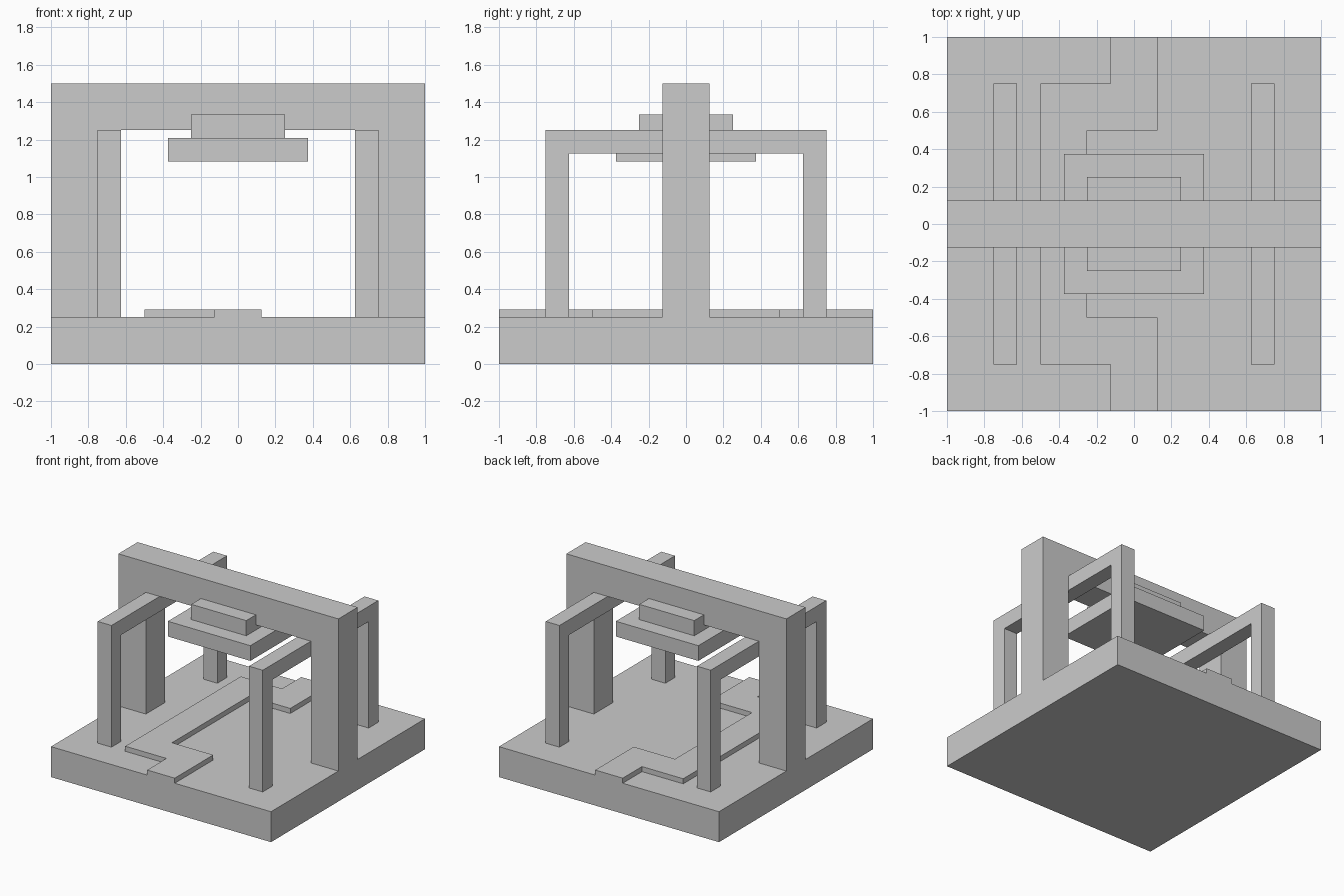
import bpy
import bmesh
from mathutils import Vector

if "Cube" in bpy.data.objects:
    bpy.data.objects.remove(bpy.data.objects["Cube"])


def prism(name, profile, place, low, high):
    """Extrude a 2D profile from low to high; place(u, v, w) gives xyz."""
    bm = bmesh.new()
    face = bm.faces.new([bm.verts.new(place(u, v, low)) for u, v in profile])
    shift = Vector(place(0, 0, high)) - Vector(place(0, 0, low))
    new = bmesh.ops.extrude_face_region(bm, geom=[face], use_keep_orig=True)["geom"]
    bmesh.ops.translate(bm, vec=shift,
                        verts=[g for g in new if isinstance(g, bmesh.types.BMVert)])
    bmesh.ops.recalc_face_normals(bm, faces=bm.faces)
    mesh = bpy.data.meshes.new(name)
    bm.to_mesh(mesh)
    bm.free()
    obj = bpy.data.objects.new(name, mesh)
    bpy.context.collection.objects.link(obj)
    return obj


def flat(u, v, w):
    return (u, v, w)


def facing_front(u, v, w):
    return (u, w, v)


def facing_side(u, v, w):
    return (w, u, v)


def square(r):
    return [(-r, -r), (r, -r), (r, r), (-r, r)]


def portal(half, bottom, top, thick):
    """Upside-down U outline: two posts and a lintel."""
    i = half - thick
    return [(-half, bottom), (-half, top), (half, top), (half, bottom),
            (i, bottom), (i, top - thick), (-i, top - thick), (-i, bottom)]


# Square floor slab
prism("base", square(1), flat, 0, 0.25)

# Large central arch
prism("main_arch", portal(1, 0.25, 1.5, 0.25), facing_front, -0.125, 0.125)

# Thin side frames passing through the opening of the arch
for name, x in (("left_frame", -0.75), ("right_frame", 0.625)):
    prism(name, portal(0.75, 0.25, 1.25, 0.125), facing_side, x, x + 0.125)

# Stepped block hanging under the arch
prism("hanging_plate", square(0.375), flat, 1.0833, 1.2083)
prism("hanging_block", square(0.25), flat, 1.2083, 1.3333)

# Raised winding path, the same front and back
half_path = [(-0.25, -0.5), (0.125, -0.5), (0.125, -1),
             (-0.125, -1), (-0.125, -0.75), (-0.5, -0.75)]
path = half_path + [(x, -y) for x, y in reversed(half_path)]
prism("floor_path", path, flat, 0.25, 0.2917)
